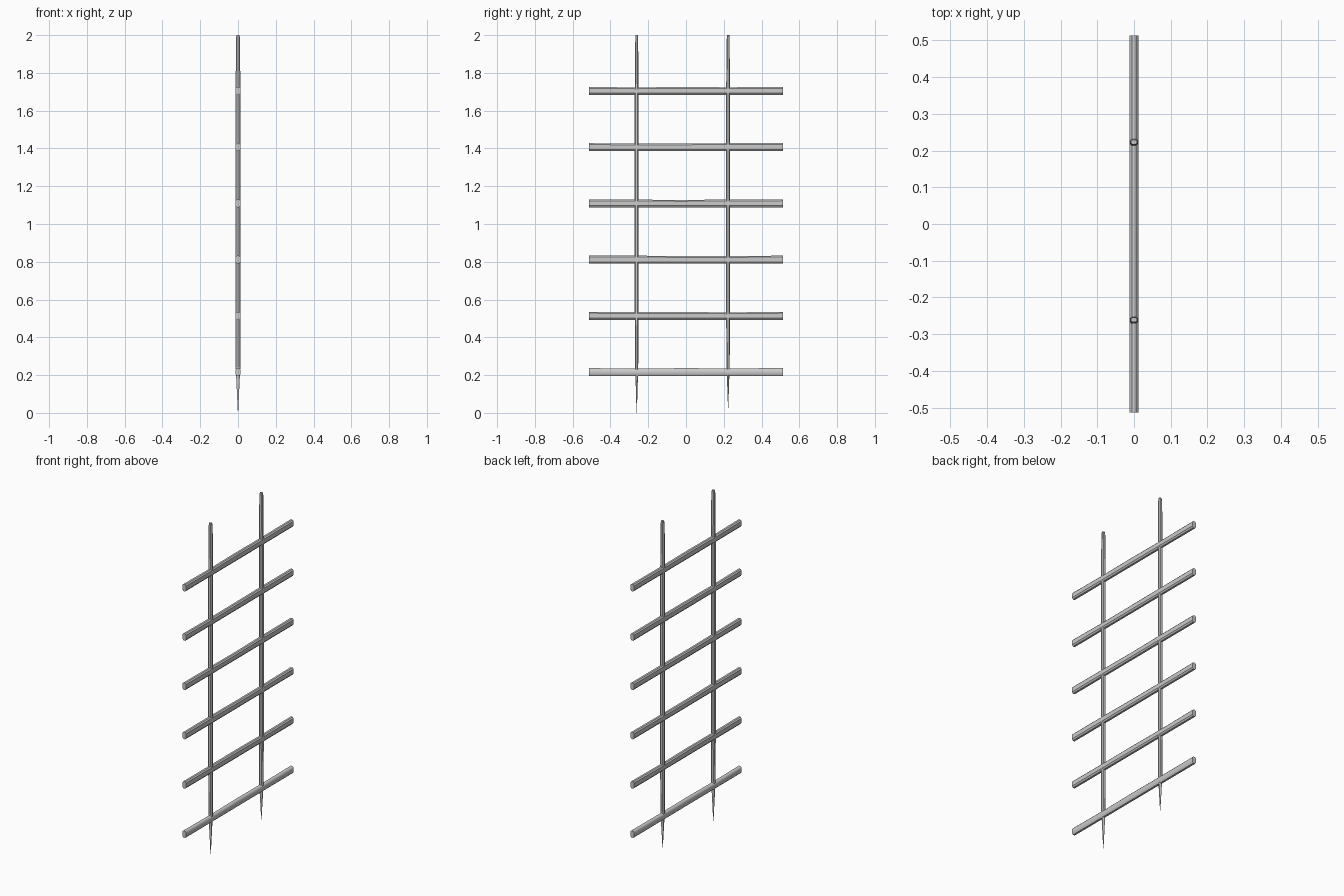
import bpy, bmesh, math

if "Cube" in bpy.data.objects:
    bpy.data.objects.remove(bpy.data.objects["Cube"])


def loft(name, rings, smooth=False):
    """Skin a list of equal-length point rings into a closed solid."""
    bm = bmesh.new()
    loops = [[bm.verts.new(p) for p in ring] for ring in rings]
    n = len(loops[0])
    for a, b in zip(loops, loops[1:]):
        for i in range(n):
            j = (i + 1) % n
            bm.faces.new((a[i], a[j], b[j], b[i]))
    bm.faces.new(loops[0][::-1])
    bm.faces.new(loops[-1])
    bmesh.ops.recalc_face_normals(bm, faces=bm.faces)
    mesh = bpy.data.meshes.new(name)
    bm.to_mesh(mesh)
    bm.free()
    obj = bpy.data.objects.new(name, mesh)
    bpy.context.collection.objects.link(obj)
    if smooth:
        bpy.context.view_layer.objects.active = obj
        obj.select_set(True)
        bpy.ops.object.shade_smooth_by_angle(angle=math.radians(50))
        obj.select_set(False)
    return obj


# Rung cross-section (x, z): flat sides, chamfered bottom and rounded top
RUNG = [(-.006, -.021), (.006, -.021), (.0125, -.012), (.0125, .014),
        (.006, .021), (-.006, .021), (-.0125, .014), (-.0125, -.012)]
STATIONS = [-.513, -.26, -.02, .22, .513]

# Six hand-hewn rungs, each with a slightly uneven top edge
for k in range(6):
    z0 = .216 + .2977 * k
    rings = []
    for s, y in enumerate(STATIONS):
        dip = .003 * (1 + math.sin(2.1 * s + 1.3 * k)) / 2 if 0 < s < 4 else 0
        rings.append([(x, y, z0 + z - (dip if z > 0 else 0)) for x, z in RUNG])
    loft(f"rung_{k + 1}", rings, smooth=(k == 0))

# Upright cross-section (unit octagon with broad flats)
POST = [(-1, -.5), (-.5, -1), (.5, -1), (1, -.5),
        (1, .5), (.5, 1), (-.5, 1), (-1, .5)]


def upright(name, y0, tip):
    # (height, half depth in x, half width in y): pointed foot, slimmer top
    profile = [(tip, .0008, .0008), (.21, .0105, .007), (.24, .0125, .008),
               (.51, .0125, .0105), (1.7, .0125, .0105),
               (1.98, .011, .0075), (2.0, .008, .006)]
    loft(name, [[(x * hx, y0 + y * hy, z) for x, y in POST]
                for z, hx, hy in profile])


# Two pointed uprights
upright("left_upright", -.261, 0)
upright("right_upright", .223, .025)
